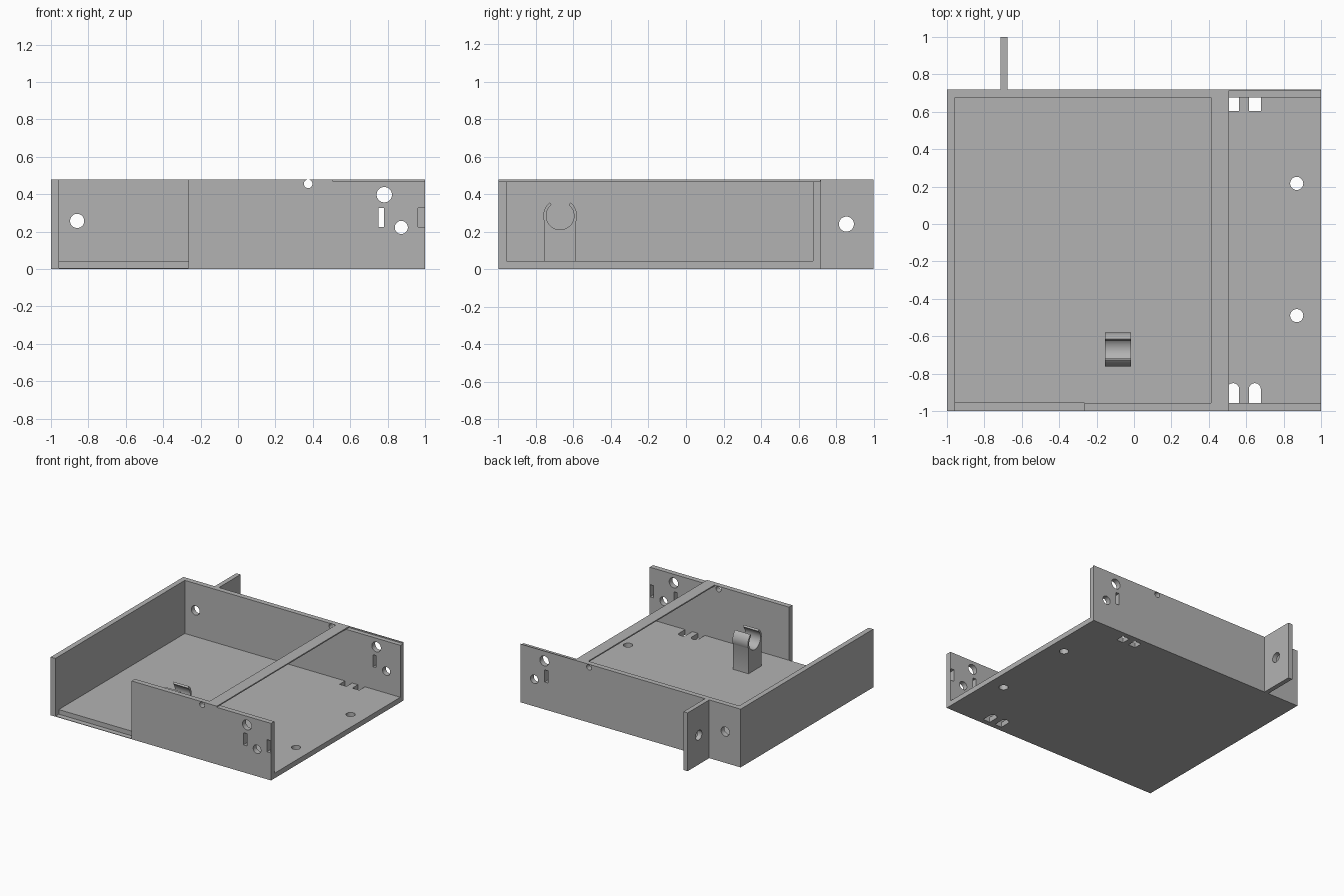
import bpy, bmesh, math
from mathutils import Vector

cube = bpy.data.objects.get("Cube")
if cube:
    bpy.data.objects.remove(cube, do_unlink=True)

grey = bpy.data.materials.new("plain_grey")
grey.use_nodes = True
COLOUR = (0.45, 0.45, 0.45, 1)
grey.diffuse_color = COLOUR
grey.node_tree.nodes["Principled BSDF"].inputs["Base Color"].default_value = COLOUR


def prism(name, outline, axis, lo, hi):
    """Extrude a 2D outline along an axis; the outline uses the other two axes in order."""
    def place(p, d):
        v = list(p)
        v.insert("xyz".index(axis), d)
        return Vector(v)
    bm = bmesh.new()
    face = bm.faces.new([bm.verts.new(place(p, lo)) for p in outline])
    shift = place((0, 0), hi - lo)
    ext = bmesh.ops.extrude_face_region(bm, geom=[face], use_keep_orig=True)
    bmesh.ops.translate(bm, vec=shift, verts=[g for g in ext["geom"] if isinstance(g, bmesh.types.BMVert)])
    bmesh.ops.recalc_face_normals(bm, faces=bm.faces)
    mesh = bpy.data.meshes.new(name)
    bm.to_mesh(mesh)
    bm.free()
    mesh.materials.append(grey)
    ob = bpy.data.objects.new(name, mesh)
    bpy.context.collection.objects.link(ob)
    return ob


def rect(a0, a1, b0, b1):
    return [(a0, b0), (a1, b0), (a1, b1), (a0, b1)]


def box(name, x0, x1, y0, y1, z0, z1):
    return prism(name, rect(x0, x1, y0, y1), "z", z0, z1)


def arc(a, b, r, start, end, steps):
    angles = [math.radians(start + (end - start) * i / steps) for i in range(steps + 1)]
    return [(a + r * math.cos(t), b + r * math.sin(t)) for t in angles]


def circle(a, b, r):
    return arc(a, b, r, 0, 360, 40)[:-1]


def carve(target, cutters):
    """Cut each helper out of the target, then discard the helper."""
    for c in cutters:
        c.hide_render = True
        mod = target.modifiers.new("cut", "BOOLEAN")
        mod.operation, mod.solver, mod.object = "DIFFERENCE", "EXACT", c
        bpy.context.view_layer.update()
        dg = bpy.context.evaluated_depsgraph_get()
        mesh = bpy.data.meshes.new_from_object(target.evaluated_get(dg))
        target.modifiers.clear()
        target.data = mesh
        bpy.data.objects.remove(c, do_unlink=True)


def smooth(ob):
    bpy.ops.object.select_all(action="DESELECT")
    ob.select_set(True)
    bpy.context.view_layer.objects.active = ob
    bpy.ops.object.shade_smooth_by_angle(angle=math.radians(30))


# Tray: one block hollowed out, leaving floor, three walls and a top cross strip
FLOOR, STRIP, TOP = 0.042, 0.468, 0.478
LEFT, FRONT, BACK = -0.957, -0.957, 0.677
tray = box("tray", -1, 1, -1, 0.72, 0, TOP)
cutters = [
    box("cavity", LEFT, 1.1, FRONT, BACK, FLOOR, STRIP),
    box("open_top", LEFT, 0.413, FRONT, BACK, 0.3, 0.6),
    box("low_rim", 0.508, 1.1, -1.1, 0.714, STRIP, 0.6),
    box("front_opening", LEFT, -0.265, -1.1, FRONT, 0.004, 0.6),
    box("end_notch", 0.963, 0.997, -1.1, -0.9, 0.225, 0.325),
]

# Holes through the front and back walls
for x, z, r in [(-0.86, 0.257, 0.038), (0.375, 0.455, 0.023), (0.782, 0.397, 0.041), (0.873, 0.222, 0.035)]:
    cutters.append(prism("wall_hole", circle(x, z, r), "y", -1.1, 0.8))
cutters.append(prism("wall_slot", rect(0.75, 0.78, 0.225, 0.325), "y", -1.1, 0.8))

# Holes through the floor
for y in (0.217, -0.49):
    cutters.append(prism("floor_hole", circle(0.87, y, 0.035), "z", -0.1, 0.1))
for x in (0.53, 0.646):
    w = 0.032
    cutters.append(prism("floor_slot", rect(x - w, x + w, 0.605, BACK), "z", -0.1, 0.1))
    arch = [(x - w, FRONT), (x + w, FRONT)] + arc(x, -0.883, w, 0, 180, 16)
    cutters.append(prism("floor_arch", arch, "z", -0.1, 0.1))
carve(tray, cutters)
smooth(tray)

# Mounting tab standing out from the back wall
tab = box("back_tab", -0.715, -0.677, 0.72, 1, 0, TOP)
carve(tab, [prism("tab_hole", circle(0.855, 0.24, 0.04), "x", -0.8, -0.6)])
smooth(tab)

# Open spring clip on a post
CY, CZ = -0.671, 0.284
outline = [(-0.758, FLOOR)]
outline += arc(CY, CZ, 0.09, 195, 128, 12)
outline += arc(CY, CZ, 0.074, 128, 412, 40)
outline += arc(CY, CZ, 0.09, 52, -25, 12)
outline += [(-0.589, FLOOR)]
clip = prism("clip", outline, "x", -0.155, -0.015)
smooth(clip)
